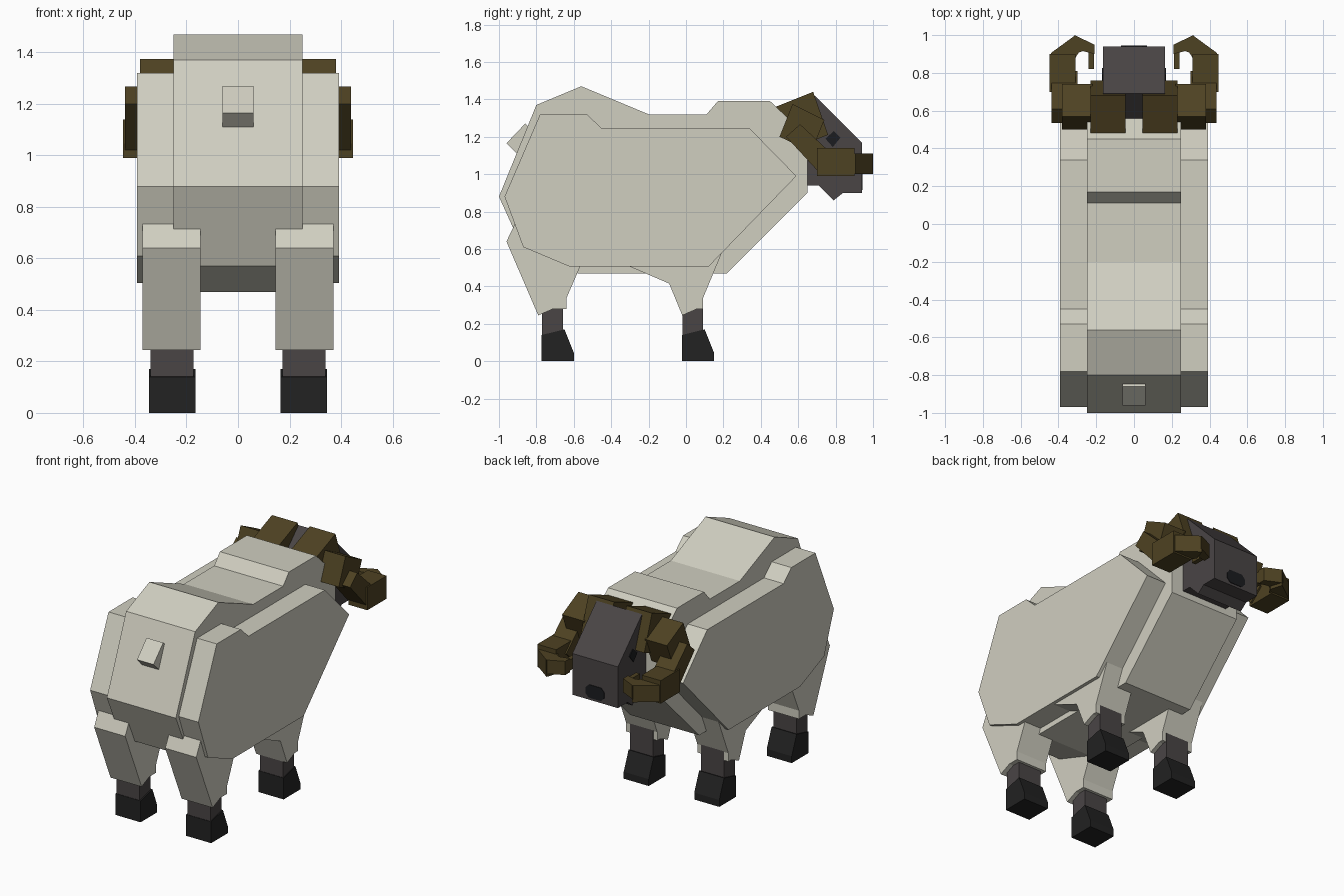
import bpy, bmesh
from mathutils import Vector

cube = bpy.data.objects.get("Cube")
if cube:
    bpy.data.objects.remove(cube, do_unlink=True)


def material(name, rgb):
    m = bpy.data.materials.new(name)
    m.use_nodes = True
    m.diffuse_color = (*rgb, 1)
    b = m.node_tree.nodes["Principled BSDF"]
    b.inputs["Base Color"].default_value = (*rgb, 1)
    b.inputs["Roughness"].default_value = 0.9
    return m


WOOL = material("cream_wool", (0.63, 0.62, 0.53))
SKIN = material("dark_grey_skin", (0.068, 0.059, 0.060))
HORN = material("brown_horn", (0.076, 0.054, 0.016))
HOOF = material("black_hoof", (0.016, 0.016, 0.016))
EYE = material("black_eye", (0.011, 0.012, 0.014))


def prism(name, outline, lo, hi, mat, axis="x", side=1):
    """Extrude a flat outline along an axis; side = -1 mirrors it in x."""
    place = {"x": lambda a, b, c: (c, a, b),      # outline in y, z
             "y": lambda a, b, c: (a, c, b),      # outline in x, z
             "z": lambda a, b, c: (a, b, c)}[axis]  # outline in x, y
    bm = bmesh.new()
    face = bm.faces.new([bm.verts.new(place(a, b, lo)) for a, b in outline])
    ext = bmesh.ops.extrude_face_region(bm, geom=[face])
    moved = [v for v in ext["geom"] if isinstance(v, bmesh.types.BMVert)]
    bmesh.ops.translate(bm, verts=moved, vec=Vector(place(0, 0, hi - lo)))
    for v in bm.verts:
        v.co.x *= side
    bmesh.ops.recalc_face_normals(bm, faces=bm.faces)
    me = bpy.data.meshes.new(name)
    bm.to_mesh(me)
    bm.free()
    me.materials.append(mat)
    ob = bpy.data.objects.new(name, me)
    bpy.context.collection.objects.link(ob)
    return ob


# Central body fleece
prism("body_core", [(-1, .88), (-.80, 1.37), (-.56, 1.47), (-.20, 1.32), (.11, 1.32),
                    (.17, 1.39), (.45, 1.39), (.65, 1.20), (.65, .90), (.22, .47),
                    (-.58, .47), (-.86, .57)], -.25, .25, WOOL)

# Tail
prism("tail", [(-.86, 1.27), (-.96, 1.165), (-.90, 1.105), (-.78, 1.20)], -.06, .06, WOOL)

# Head and jaw
prism("head", [(.50, 1.23), (.69, 1.42), (.94, 1.17), (.94, .90), (.84, .90),
               (.79, .86), (.71, .94), (.60, .94)], -.165, .165, SKIN)
prism("nose", [(-.068, .975), (-.045, 1.0), (.045, 1.0), (.068, .975), (.068, .94),
               (.045, .915), (-.045, .915), (-.068, .94)], .938, .944, EYE, "y")

panel = [(-.97, .88), (-.78, 1.32), (-.53, 1.32), (-.45, 1.245), (.34, 1.245),
         (.59, .99), (.12, .505), (-.62, .505), (-.87, .61)]
thigh = [(-.85, .87), (-.96, .64), (-.79, .245), (-.71, .28), (-.64, .28),
         (-.64, .335), (-.56, .52), (-.60, .80)]
shoulder = [(-.31, .51), (-.09, .415), (-.02, .245), (.06, .28), (.09, .28),
            (.09, .335), (.20, .60), (.10, .80), (-.20, .80)]

for side, tag in ((1, "left"), (-1, "right")):
    # Flank fleece
    prism(f"flank_{tag}", panel, .245, .392, WOOL, side=side)

    # Legs
    for part, wool, y in (("hind", thigh, -.77), ("fore", shoulder, -.02)):
        prism(f"{part}_leg_wool_{tag}", wool, .145, .37, WOOL, side=side)
        prism(f"{part}_shin_{tag}", [(y, .05), (y + .112, .05), (y + .112, .34), (y, .34)],
              .173, .34, SKIN, side=side)
        prism(f"{part}_hoof_{tag}",
              [(y - .002, 0), (y + .17, 0), (y + .17, .045), (y + .12, .17), (y - .002, .14)],
              .165, .346, HOOF, side=side)

    # Eye
    prism(f"eye_{tag}", [(.745, 1.19), (.79, 1.23), (.826, 1.195), (.785, 1.145)],
          .163, .17, EYE, side=side)

    # Horn, curling out, down, forward and back in
    prism(f"horn_base_{tag}", [(.48, 1.36), (.68, 1.44), (.76, 1.21), (.56, 1.13)],
          .045, .23, HORN, side=side)
    prism(f"horn_shoulder_{tag}", [(.50, 1.20), (.57, 1.375), (.74, 1.29), (.67, 1.12)],
          .22, .38, HORN, side=side)
    prism(f"horn_drop_{tag}", [(.535, 1.20), (.61, 1.267), (.81, 1.08), (.72, 1.0)],
          .30, .438, HORN, side=side)
    prism(f"horn_forward_{tag}", [(.31, .70), (.447, .70), (.447, .90), (.31, .90)],
          .99, 1.14, HORN, "z", side)
    prism(f"horn_curl_{tag}", [(.31, .88), (.44, .88), (.44, .905), (.31, 1.0), (.285, .92)],
          1.0, 1.11, HORN, "z", side)
    prism(f"horn_turn_{tag}", [(.32, .90), (.315, 1.0), (.21, .95), (.21, .90), (.27, .915)],
          1.02, 1.11, HORN, "z", side)
    prism(f"horn_tip_{tag}", [(.21, .94), (.24, .94), (.24, .82), (.212, .82)],
          1.03, 1.10, HORN, "z", side)
